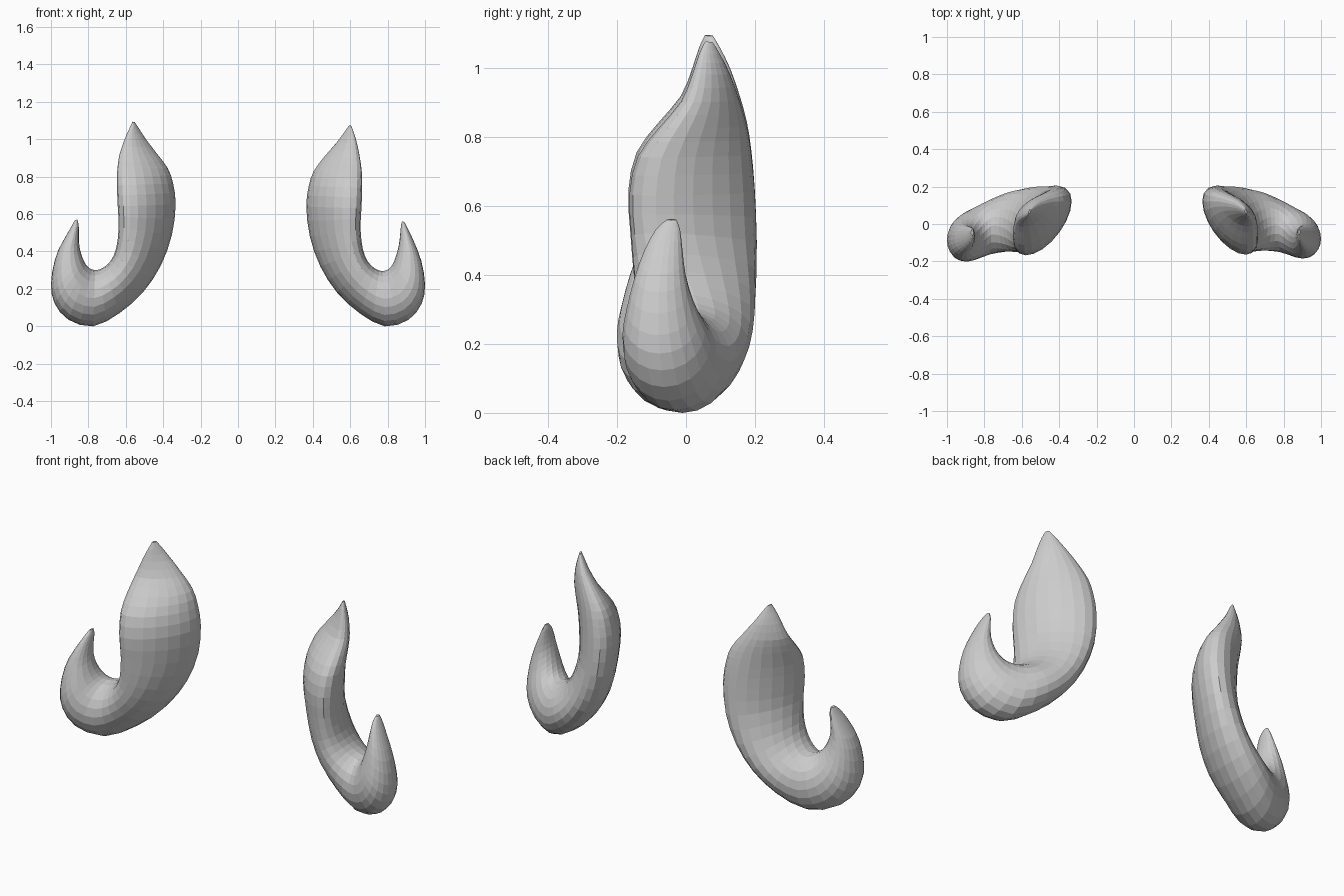
import bpy, bmesh, math

if "Cube" in bpy.data.objects:
    bpy.data.objects.remove(bpy.data.objects["Cube"])

# Cross-sections along the hook, tall tip to short tip:
# outer edge x,z / inner edge x,z / front y, back y
STATIONS = [
    (.592, 1.072, .604, 1.075, .055, .078),
    (.570, 1.040, .618, 1.040, .038, .098),
    (.525, .980, .636, .980, .018, .128),
    (.460, .905, .652, .900, -.015, .155),
    (.405, .830, .662, .825, -.078, .176),
    (.378, .750, .664, .740, -.140, .189),
    (.365, .640, .660, .630, -.164, .199),
    (.384, .480, .655, .520, -.158, .205),
    (.440, .320, .668, .410, -.150, .203),
    (.530, .180, .695, .345, -.147, .193),
    (.650, .070, .735, .307, -.143, .170),
    (.785, .000, .775, .295, -.150, .130),
    (.912, .035, .808, .308, -.177, .088),
    (.983, .123, .830, .338, -.184, .055),
    (1.000, .225, .846, .380, -.172, .024),
    (.980, .350, .860, .435, -.149, .000),
    (.942, .450, .867, .490, -.121, -.010),
    (.907, .525, .871, .536, -.088, -.017),
    (.889, .558, .877, .561, -.056, -.028),
]
SIDES = 20
STEPS = 2


def clamp(v, lo=0, hi=1):
    return max(lo, min(hi, v))


def spline(a, b, c, d, t):
    """Catmull-Rom interpolation of whole stations."""
    return [.5 * (2 * q + (r - p) * t + (2 * p - 5 * q + 4 * r - s) * t * t
                  + (3 * q - p - 3 * r + s) * t ** 3)
            for p, q, r, s in zip(a, b, c, d)]


def sections():
    # the skew turns the oval section as it travels round the bend
    pts = [s + (clamp((i - 11) * 9, -35, 3),) for i, s in enumerate(STATIONS)]
    n = len(pts)
    for i in range(n - 1):
        for k in range(STEPS):
            yield spline(pts[max(i - 1, 0)], pts[i], pts[i + 1],
                         pts[min(i + 2, n - 1)], k / STEPS)
    yield pts[-1]


def make_hook(name, place):
    bm = bmesh.new()
    rings = []
    for xo, zo, xi, zi, y0, y1, skew in sections():
        ring = []
        for j in range(SIDES):
            t = 2 * math.pi * j / SIDES
            f = .5 + .5 * math.cos(t)
            g = .5 + .5 * math.sin(t + math.radians(skew))
            p = (xo + (xi - xo) * f, y0 + (y1 - y0) * g, zo + (zi - zo) * f)
            ring.append(bm.verts.new(place(*p)))
        rings.append(ring)
    for a, b in zip(rings, rings[1:]):
        for j in range(SIDES):
            k = (j + 1) % SIDES
            bm.faces.new((a[j], a[k], b[k], b[j]))
    bm.faces.new(rings[0])
    bm.faces.new(rings[-1])
    bmesh.ops.recalc_face_normals(bm, faces=bm.faces)
    mesh = bpy.data.meshes.new(name)
    bm.to_mesh(mesh)
    bm.free()
    bpy.context.collection.objects.link(bpy.data.objects.new(name, mesh))


def left_place(x, y, z):
    """Mirror, slightly larger, with the tips leaning inward."""
    lean = .02 * clamp((z - .9) / .15)
    if x > .8:
        lean = .012 * clamp((z - .4) / .12)
    if y < 0:
        y *= 1.02 + .07 * clamp((x - .65) / .15)
    return (-(1 - (1 - x) * 1.05) + lean, y, z * 1.018)


# Right hook, and its larger mirrored partner
make_hook("right_hook", lambda x, y, z: (x, y, z))
make_hook("left_hook", left_place)
